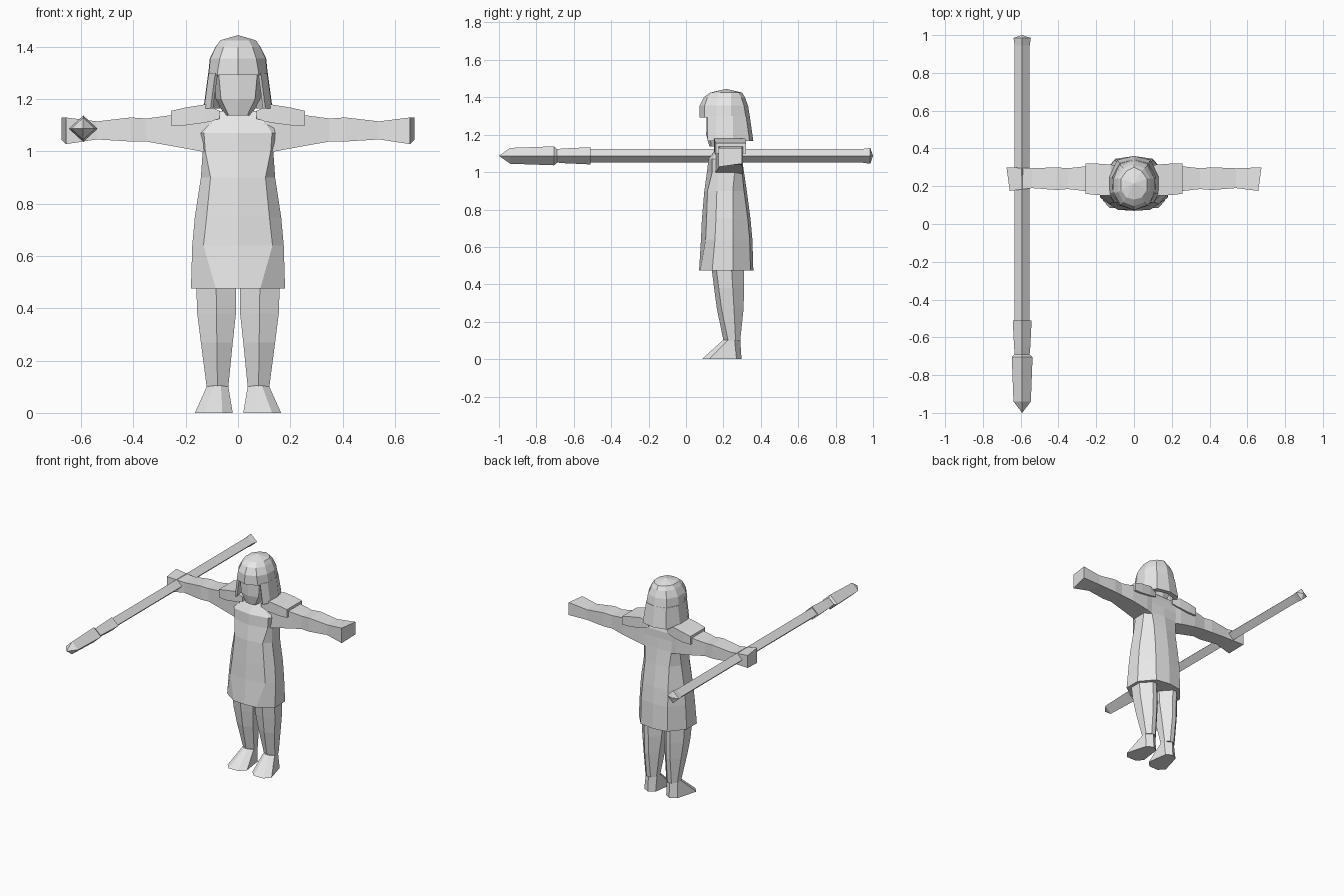
import bpy, bmesh, math

grey = bpy.data.materials.new("plain grey")
grey.diffuse_color = (0.8, 0.8, 0.8, 1)


def loft(name, rings, mirror=False):
    """Skin a list of equal-length rings of points, closing both ends."""
    bm = bmesh.new()
    loops = [[bm.verts.new(p) for p in ring] for ring in rings]
    n = len(loops[0])
    for a, b in zip(loops, loops[1:]):
        for i in range(n):
            j = (i + 1) % n
            bm.faces.new((a[i], a[j], b[j], b[i]))
    bm.faces.new(loops[0])
    bm.faces.new(loops[-1])
    bmesh.ops.remove_doubles(bm, verts=bm.verts, dist=0.0005)
    bmesh.ops.triangulate(bm, faces=[f for f in bm.faces if len(f.verts) > 4])
    bmesh.ops.recalc_face_normals(bm, faces=bm.faces)
    me = bpy.data.meshes.new(name)
    bm.to_mesh(me)
    bm.free()
    me.materials.append(grey)
    ob = bpy.data.objects.new(name, me)
    bpy.context.collection.objects.link(ob)
    if mirror:
        mod = ob.modifiers.new("Mirror", 'MIRROR')
        mod.use_mirror_merge = False
    return ob


def sym(z, half):
    """Full ring at height z from a half outline running front to back."""
    back = [(-x, y, z) for x, y in reversed(half) if x > 0]
    return [(x, y, z) for x, y in half] + back


def box_ring(x, y0, y1, z0, z1, skew=0.0):
    """Four-sided section across x; skew pushes the back edge outward."""
    return [(x, y0, z0), (x + skew, y1, z0 + skew), (x + skew, y1, z1), (x, y0, z1)]


# Dress: front centre, front panel, side, back panel, back centre
loft("dress", [
    sym(0.475, [(0, 0.07), (0.085, 0.075), (0.18, 0.14), (0.18, 0.25), (0.10, 0.345), (0, 0.36)]),
    sym(0.64, [(0, 0.08), (0.132, 0.105), (0.175, 0.155), (0.172, 0.25), (0.10, 0.34), (0, 0.355)]),
    sym(0.75, [(0, 0.085), (0.12, 0.11), (0.165, 0.16), (0.163, 0.25), (0.095, 0.33), (0, 0.345)]),
    sym(0.90, [(0, 0.098), (0.105, 0.115), (0.142, 0.165), (0.14, 0.25), (0.09, 0.31), (0, 0.325)]),
    sym(1.00, [(0, 0.112), (0.125, 0.14), (0.135, 0.175), (0.135, 0.26), (0.10, 0.30), (0, 0.31)]),
    sym(1.07, [(0, 0.12), (0.13, 0.14), (0.155, 0.18), (0.155, 0.27), (0.11, 0.30), (0, 0.30)]),
    sym(1.12, [(0, 0.155), (0.10, 0.165), (0.15, 0.19), (0.15, 0.27), (0.10, 0.30), (0, 0.30)]),
    sym(1.155, [(0, 0.18), (0.06, 0.185), (0.10, 0.20), (0.10, 0.27), (0.06, 0.29), (0, 0.29)]),
])

# Neck
loft("neck", [sym(z, [(0, 0.17), (0.045, 0.19), (0.045, 0.27), (0, 0.285)]) for z in (1.10, 1.20)])

# Arms with flared hands
loft("arm", [
    box_ring(0.10, 0.155, 0.30, 0.99, 1.145),
    box_ring(0.14, 0.16, 0.305, 1.00, 1.145),
    box_ring(0.26, 0.175, 0.305, 1.022, 1.138),
    box_ring(0.35, 0.185, 0.295, 1.038, 1.126),
    box_ring(0.41, 0.18, 0.30, 1.038, 1.13),
    box_ring(0.54, 0.19, 0.295, 1.046, 1.115),
    box_ring(0.658, 0.175, 0.30, 1.028, 1.13, 0.017),
], True)

# Shoulder capes lying over the arms
loft("shoulder_cape", [
    box_ring(0.07, 0.15, 0.305, 1.125, 1.155),
    box_ring(0.125, 0.15, 0.315, 1.11, 1.18),
    box_ring(0.20, 0.153, 0.32, 1.10, 1.168),
    box_ring(0.257, 0.16, 0.32, 1.10, 1.155),
], True)


def leg_ring(z, x0, x1, y0, y1):
    xm, ym = (x0 + x1) / 2, (y0 + y1) / 2
    return [(xm, y0, z), (x1, y0 + 0.025, z), (x1, ym + 0.02, z),
            (xm + 0.015, y1, z), (xm - 0.015, y1, z), (x0, ym + 0.02, z), (x0, y0 + 0.025, z)]


# Legs
loft("leg", [
    leg_ring(0.50, 0.008, 0.16, 0.135, 0.31),
    leg_ring(0.38, 0.008, 0.156, 0.15, 0.31),
    leg_ring(0.27, 0.02, 0.142, 0.165, 0.308),
    leg_ring(0.10, 0.037, 0.12, 0.20, 0.29),
], True)

# Feet: wide at the toes, pinched at the ankle
loft("foot", [
    [(0.06, 0.085, 0), (0.13, 0.085, 0), (0.165, 0.125, 0),
     (0.125, 0.27, 0), (0.08, 0.297, 0), (0.04, 0.27, 0), (0.02, 0.125, 0)],
    [(0.065, 0.20, 0.104), (0.092, 0.20, 0.104), (0.12, 0.222, 0.10),
     (0.12, 0.26, 0.10), (0.08, 0.29, 0.10), (0.037, 0.26, 0.10), (0.037, 0.222, 0.10)],
], True)

# Face and head
loft("head", [
    sym(1.137, [(0, 0.125), (0.035, 0.135), (0.05, 0.20), (0.04, 0.27), (0, 0.28)]),
    sym(1.20, [(0, 0.108), (0.065, 0.128), (0.085, 0.20), (0.06, 0.29), (0, 0.30)]),
    sym(1.31, [(0, 0.11), (0.075, 0.125), (0.09, 0.20), (0.06, 0.29), (0, 0.30)]),
])

# Hair cap with overhanging fringe, closing to a point at the crown
loft("hair_cap", [
    sym(1.293, [(0, 0.072), (0.08, 0.10), (0.112, 0.17), (0.114, 0.24), (0.075, 0.32), (0, 0.342)]),
    sym(1.355, [(0, 0.073), (0.07, 0.10), (0.106, 0.16), (0.108, 0.24), (0.07, 0.31), (0, 0.332)]),
    sym(1.40, [(0, 0.095), (0.055, 0.115), (0.085, 0.17), (0.086, 0.24), (0.055, 0.295), (0, 0.315)]),
    sym(1.425, [(0, 0.13), (0.04, 0.14), (0.068, 0.18), (0.068, 0.24), (0.04, 0.28), (0, 0.30)]),
    [(0, 0.215, 1.445)] * 10,
])


# Long hair hanging around the sides and back
def curtain(z, w, yb):
    outer = [(w - 0.025, 0.115), (w, 0.16), (w + 0.002, 0.25), (w * 0.68, yb - 0.02), (0, yb)]
    inner = [(0, yb - 0.03), (w * 0.55, yb - 0.05), (w - 0.025, 0.24), (w - 0.03, 0.16), (w - 0.035, 0.125)]
    return ([(x, y, z) for x, y in outer] + [(-x, y, z) for x, y in outer[-2::-1]]
            + [(-x, y, z) for x, y in inner[::-1]] + [(x, y, z) for x, y in inner[1:]])


loft("long_hair", [curtain(1.165, 0.13, 0.36), curtain(1.30, 0.112, 0.341)])


# Four-sided spear held level in one hand
def spear(name, profile):
    loft(name, [[(-0.592 + r * math.cos(a * math.pi / 2), y, 1.087 + 0.92 * r * math.sin(a * math.pi / 2))
                 for a in range(4)] for y, r in profile])


spear("spear_shaft", [(-0.52, 0.04), (0.945, 0.04), (0.985, 0.046), (1.0, 0.0)])
spear("spear_collar", [(-0.705, 0.038), (-0.65, 0.043), (-0.51, 0.05)])
spear("spear_head", [(-1.0, 0.0), (-0.94, 0.046), (-0.705, 0.055), (-0.69, 0.04)])
